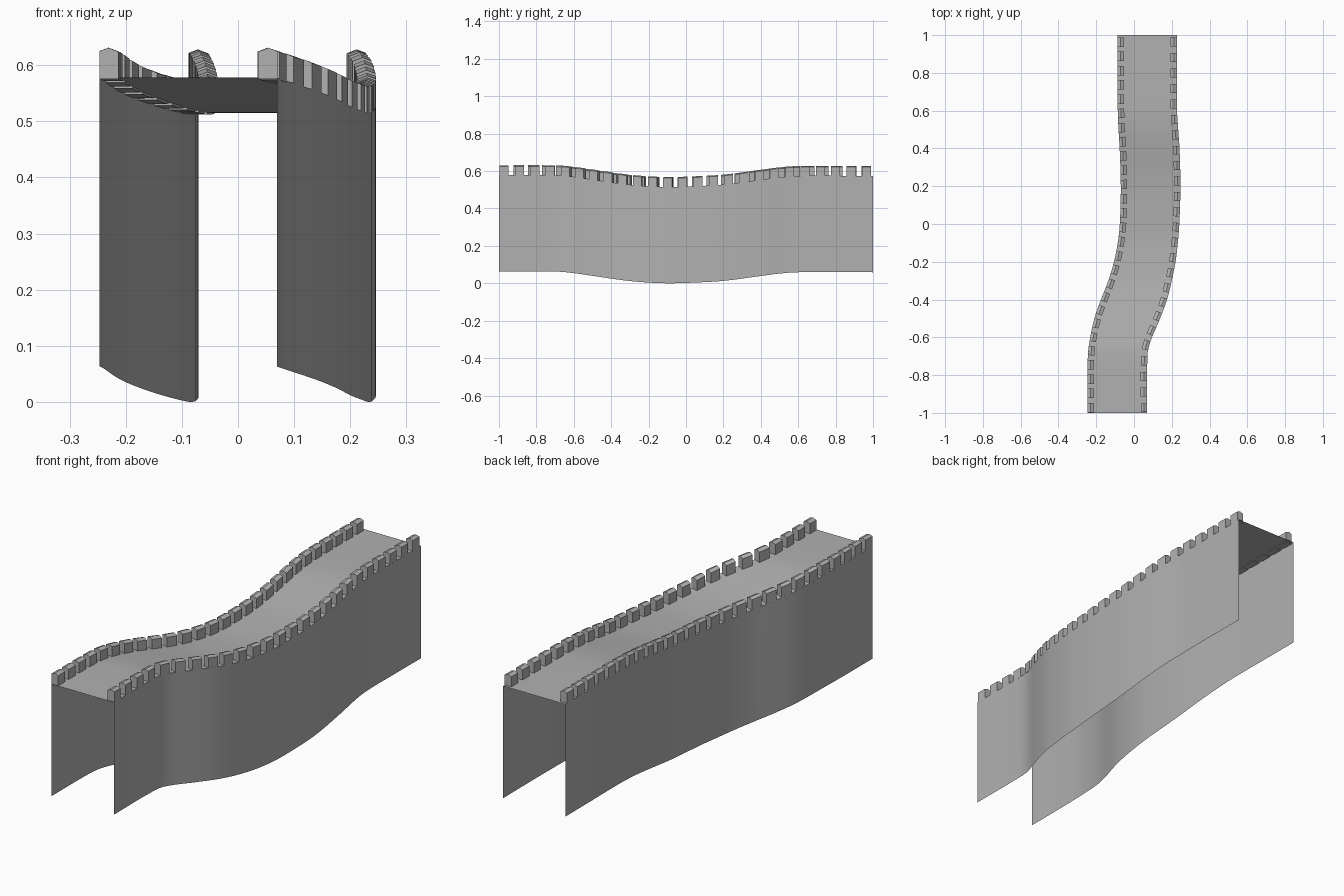
import bpy, bmesh
from mathutils import Vector

if "Cube" in bpy.data.objects:
    bpy.data.objects.remove(bpy.data.objects["Cube"])

# Plan stations: y, left edge x, right edge x, ground z
STATIONS = [
    (-1.0, -0.247, 0.07, 0.063), (-0.75, -0.246, 0.07, 0.063), (-0.65, -0.24, 0.078, 0.06),
    (-0.5, -0.21, 0.138, 0.040), (-0.4, -0.175, 0.175, 0.025), (-0.3, -0.136, 0.20, 0.012),
    (-0.2, -0.106, 0.22, 0.004), (-0.1, -0.086, 0.232, 0.0), (0.0, -0.075, 0.24, 0.002),
    (0.2, -0.07, 0.246, 0.013), (0.4, -0.076, 0.241, 0.039), (0.5, -0.082, 0.234, 0.052),
    (0.6, -0.086, 0.228, 0.059), (0.8, -0.088, 0.228, 0.06), (1.0, -0.088, 0.228, 0.059)]
HEIGHT = 0.515

# Mid-grey stone
STONE = bpy.data.materials.new("stone")
STONE.diffuse_color = (0.44, 0.44, 0.44, 1)
STONE.use_nodes = True
STONE.node_tree.nodes["Principled BSDF"].inputs["Base Color"].default_value = STONE.diffuse_color


def sample(y, col):
    """Smooth (Hermite) interpolation of a station column at y."""
    s = STATIONS
    n = len(s)
    i = max(k for k in range(n - 1) if k == 0 or s[k][0] <= y)

    def slope(k):
        a, b = s[max(k - 1, 0)], s[min(k + 1, n - 1)]
        return (b[col] - a[col]) / (b[0] - a[0])
    h = s[i + 1][0] - s[i][0]
    t = (y - s[i][0]) / h
    return ((2*t**3 - 3*t**2 + 1) * s[i][col] + (t**3 - 2*t**2 + t) * h * slope(i)
            + (3*t**2 - 2*t**3) * s[i + 1][col] + (t**3 - t**2) * h * slope(i + 1))


def edge_point(y, col, dz=0.0):
    return Vector((sample(y, col), y, max(0.0, sample(y, 3)) + dz))


def finish(name, bm, smooth):
    me = bpy.data.meshes.new(name)
    bm.to_mesh(me)
    bm.free()
    me.materials.append(STONE)
    ob = bpy.data.objects.new(name, me)
    bpy.context.collection.objects.link(ob)
    for p in me.polygons:
        p.use_smooth = smooth
    return ob


def strip(name, a, b):
    """Sheet lofted between two rails."""
    bm = bmesh.new()
    va = [bm.verts.new(p) for p in a]
    vb = [bm.verts.new(p) for p in b]
    for i in range(len(a) - 1):
        bm.faces.new((va[i], va[i + 1], vb[i + 1], vb[i]))
    return finish(name, bm, True)


YS = [-1 + 2 * i / 80 for i in range(81)]


def rail(col, dz):
    return [edge_point(y, col, dz) for y in YS]


# Walls and walkway
strip("left_wall", rail(1, HEIGHT), rail(1, 0))
strip("right_wall", rail(2, 0), rail(2, HEIGHT))
strip("walkway", rail(2, HEIGHT), rail(1, HEIGHT))

# Merlon cross-section: inward offset, height above the walkway
PROFILE = [(0, -0.003), (0.034, -0.003), (0.034, 0.046), (0.016, 0.053), (0, 0.047)]


def battlement(name, col, inward, pitch, size):
    # Even spacing along the wall length
    fine = [edge_point(-1 + i / 500, col, HEIGHT) for i in range(1001)]
    dist = [0.0]
    for p, q in zip(fine, fine[1:]):
        dist.append(dist[-1] + (q - p).length)
    count = round((dist[-1] - size) / pitch) + 1
    step = (dist[-1] - size - 0.015) / (count - 1)

    def at(d):
        k = min(range(len(dist)), key=lambda j: abs(dist[j] - d))
        t = fine[min(k + 1, 1000)] - fine[max(k - 1, 0)]
        side = Vector((t.y, -t.x, 0)).normalized() * inward
        return fine[k], side

    bm = bmesh.new()
    for i in range(count):
        ends = []
        for d in (0.003 + i * step, 0.003 + i * step + size):
            p, side = at(d)
            ends.append([bm.verts.new(p + side * u + Vector((0, 0, h))) for u, h in PROFILE])
        a, b = ends
        bm.faces.new(a)
        bm.faces.new(b[::-1])
        for k in range(5):
            m = (k + 1) % 5
            bm.faces.new((a[m], a[k], b[k], b[m]))
    bmesh.ops.recalc_face_normals(bm, faces=bm.faces)
    finish(name, bm, False)


# Battlements along both edges
battlement("left_battlement", 1, 1, 0.077, 0.05)
battlement("right_battlement", 2, -1, 0.084, 0.048)
